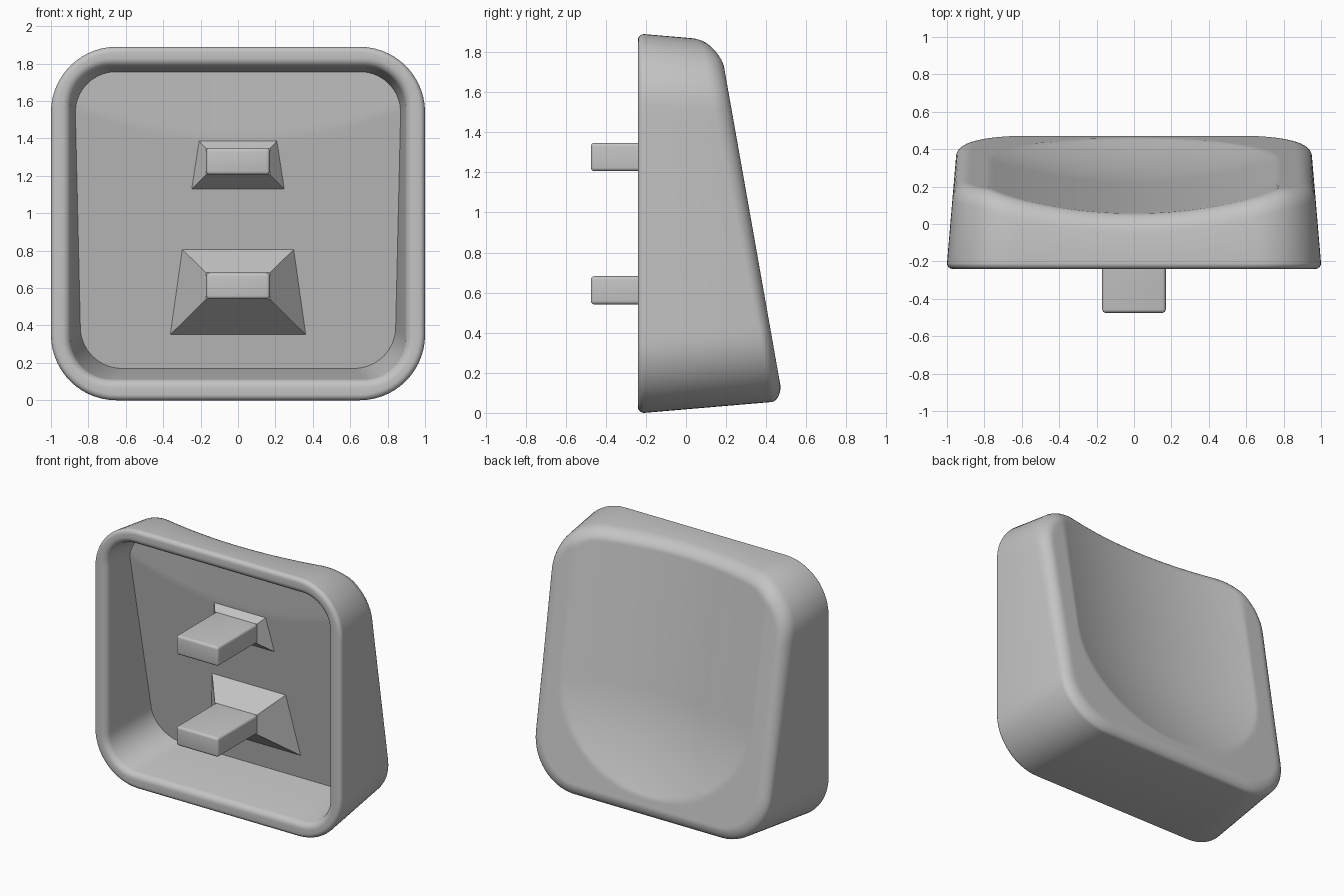
import bpy, bmesh, math

cube = bpy.data.objects.get("Cube")
if cube:
    bpy.data.objects.remove(cube)

grey = bpy.data.materials.new("plain_grey")
grey.use_nodes = True
colour = (0.55, 0.55, 0.55, 1)
grey.diffuse_color = colour
grey.node_tree.nodes["Principled BSDF"].inputs["Base Color"].default_value = colour

FRONT = -0.24
CORNER, SIDE = 14, 22      # points per corner and per straight side


def finish(bm, name, angle=50):
    bmesh.ops.recalc_face_normals(bm, faces=bm.faces)
    mesh = bpy.data.meshes.new(name)
    bm.to_mesh(mesh)
    bm.free()
    mesh.materials.append(grey)
    obj = bpy.data.objects.new(name, mesh)
    bpy.context.collection.objects.link(obj)
    bpy.ops.object.select_all(action='DESELECT')
    obj.select_set(True)
    bpy.context.view_layer.objects.active = obj
    bpy.ops.object.shade_smooth_by_angle(angle=math.radians(angle))
    return obj


def rounded_rect(hx, z0, z1, r):
    """Rounded rectangle in x and z with evenly divided sides."""
    corners = [(hx - r, z1 - r), (r - hx, z1 - r), (r - hx, z0 + r), (hx - r, z0 + r)]
    pts = []
    for k, (cx, cz) in enumerate(corners):
        for i in range(CORNER + 1):
            a = (k + i / CORNER) * math.pi / 2
            pts.append((cx + r * math.cos(a), cz + r * math.sin(a)))
        a = (k + 1) * math.pi / 2
        nx, nz = corners[(k + 1) % 4]
        for i in range(1, SIDE):
            f = i / SIDE
            pts.append((cx + (nx - cx) * f + r * math.cos(a),
                        cz + (nz - cz) * f + r * math.sin(a)))
    return pts


COUNT = 4 * (CORNER + SIDE)


# Tapered outlines at depth y, shrunk by an inset
def outer(y, inset):
    t = 0.085 * max(0, y + 0.21)
    return rounded_rect(1 - t - inset, t + inset, 1.89 - t - inset, 0.35 - inset * 0.8)


def inner(y, inset):
    t = y - FRONT
    return rounded_rect(0.9 - 0.13 * t - inset, 0.108 + 0.13 * t + inset,
                        1.788 - 0.14 * t - inset, 0.22 - inset)


# Sloping back with its scooped dish, and the cavity floor
def back(x, z):
    plane = 0.182 + (1.77 - z) * 0.177
    end = max(0, (0.86 - z) / 0.66)
    return plane - 0.12 * max(0, 1 - (x / 0.77) ** 2 - end ** 2)


def floor(x, z):
    bend = 1.57 - 0.17 * max(0, 1 - (x / 0.86) ** 2)
    return 0.022 + (1.39 - z) * 0.177 + max(0, z - bend) * 0.11


def loop_on(outline, inset, height):
    """Outline whose depth follows a height function point by point."""
    pts = []
    ys = [0.2] * COUNT
    for _ in range(3):
        pts = [outline(ys[i], inset)[i] for i in range(COUNT)]
        ys = [height(x, z) for x, z in pts]
    return [(x, y, z) for (x, z), y in zip(pts, ys)]


def flat_loop(outline, y, inset):
    return [(x, y, z) for x, z in outline(y, inset)]


def rings(loop, height, n):
    """Concentric rings from a loop to the middle of a surface."""
    for k in range(1, n):
        s = 1 - k / n
        pts = [(x * s, 0.94 + (z - 0.94) * s) for x, _, z in loop]
        yield [(x, height(x, z), z) for x, z in pts]


# Shell: cavity floor, cavity wall, rounded rim, outer wall, rounded back edge, dish
loops = []
floor_edge = loop_on(inner, 0, floor)
loops += list(rings(floor_edge, floor, 24))[::-1]
loops.append(floor_edge)
for k in range(7):
    a = k / 6 * math.pi / 2
    r = 0.04
    loops.append(flat_loop(inner, FRONT + r * (1 - math.sin(a)), -r * (1 - math.cos(a))))
for k in range(7):
    a = k / 6 * math.pi / 2
    r = 0.03
    loops.append(flat_loop(outer, FRONT + r * (1 - math.cos(a)), r * (1 - math.sin(a))))

R = 0.075
seat = loop_on(outer, R, back)
for k in range(9):
    a = k / 8 * math.pi / 2
    inset = R * (1 - math.cos(a))
    ys = [y - (R + 0.035 * (z - 0.95) / 0.95) * (1 - math.sin(a)) for _, y, z in seat]
    pts = [outer(ys[i], inset)[i] for i in range(COUNT)]
    loops.append([(x, y, z) for (x, z), y in zip(pts, ys)])
loops += list(rings(loops[-1], back, 64))

bm = bmesh.new()
rows = [[bm.verts.new(p) for p in loop] for loop in loops]
for a, b in zip(rows, rows[1:]):
    for i in range(COUNT):
        j = (i + 1) % COUNT
        bm.faces.new((a[i], a[j], b[j], b[i]))
for row, height in ((rows[0], floor), (rows[-1], back)):
    mid = bm.verts.new((0, height(0, 0.94), 0.94))
    for i in range(COUNT):
        bm.faces.new((row[i], row[(i + 1) % COUNT], mid))
finish(bm, "shell")


# Mounting prongs, each on a flared foot
def prong(name, z0, z1, foot0, foot1, wide, narrow):
    hx, tip = 0.17, -0.025
    bm = bmesh.new()
    bmesh.ops.create_cube(bm, size=1)
    for v in bm.verts:
        v.co = (v.co.x * 2 * hx, tip + 0.01 if v.co.y > 0 else -0.475,
                z1 if v.co.z > 0 else z0)
    edges = [e for e in bm.edges if min(v.co.y for v in e.verts) < -0.1]
    bmesh.ops.bevel(bm, geom=edges, offset=0.018, segments=4, profile=0.5,
                    affect='EDGES')
    finish(bm, name + "_prong", 35)

    bm = bmesh.new()
    top = [bm.verts.new((x, tip, z)) for x, z in
           ((-hx, z0), (hx, z0), (hx, z1), (-hx, z1))]
    base = [bm.verts.new((x, floor(0, z) + 0.003, z)) for x, z in
            ((-wide, foot0), (wide, foot0), (narrow, foot1), (-narrow, foot1))]
    bm.faces.new(top)
    bm.faces.new(base[::-1])
    for i in range(4):
        j = (i + 1) % 4
        bm.faces.new((top[i], base[i], base[j], top[j]))
    finish(bm, name + "_foot", 10)


prong("lower", 0.541, 0.682, 0.348, 0.808, 0.365, 0.30)
prong("upper", 1.206, 1.347, 1.128, 1.388, 0.25, 0.21)
